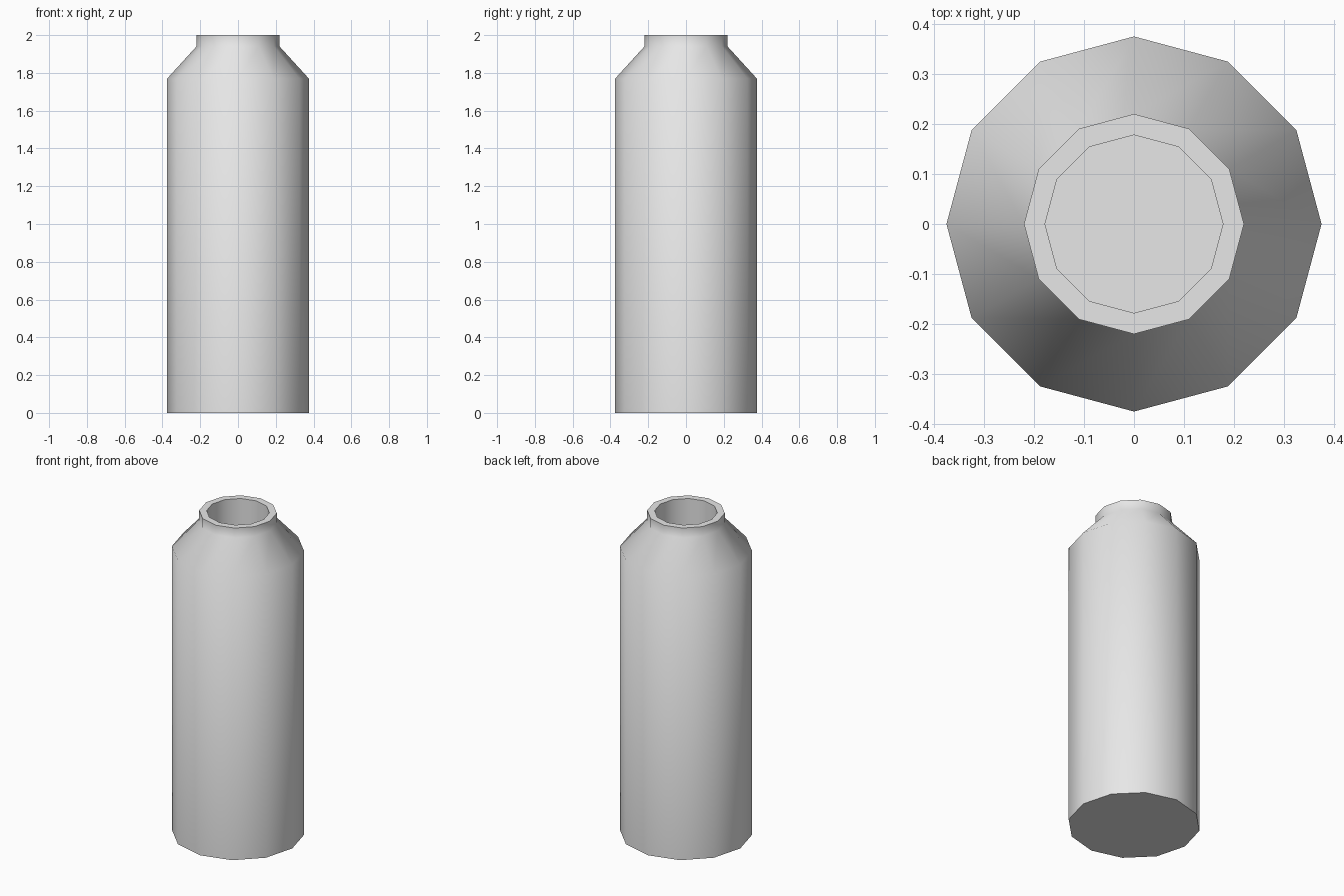
import bpy
import bmesh
import math

cube = bpy.data.objects.get("Cube")
if cube:
    bpy.data.objects.remove(cube, do_unlink=True)

SIDES = 12
# Radius and height: body, sloped shoulder, neck, rim, hollow inside
PROFILE = [(0.375, 0), (0.375, 1.77), (0.22, 1.94), (0.22, 2.0),
           (0.178, 2.0), (0.178, 0.04)]

# Plain grey material
grey = bpy.data.materials.new("light_grey")
grey.use_nodes = True
colour = (0.8, 0.8, 0.8, 1)
grey.diffuse_color = colour
grey.node_tree.nodes["Principled BSDF"].inputs["Base Color"].default_value = colour


def ring(bm, radius, height):
    angles = [math.tau * i / SIDES for i in range(SIDES)]
    return [bm.verts.new((radius * math.cos(a), radius * math.sin(a), height))
            for a in angles]


# Bottle wall as stacked rings, closed by the base and the inner floor
bm = bmesh.new()
rings = [ring(bm, r, z) for r, z in PROFILE]
for low, high in zip(rings, rings[1:]):
    for i in range(SIDES):
        j = (i + 1) % SIDES
        bm.faces.new((low[i], low[j], high[j], high[i]))
bm.faces.new(rings[0][::-1])
bm.faces.new(rings[-1])
mesh = bpy.data.meshes.new("bottle")
bm.to_mesh(mesh)
bm.free()
mesh.materials.append(grey)

bottle = bpy.data.objects.new("bottle", mesh)
bpy.context.collection.objects.link(bottle)
bpy.context.view_layer.objects.active = bottle
bottle.select_set(True)
bpy.ops.object.shade_smooth_by_angle(angle=math.radians(60))
